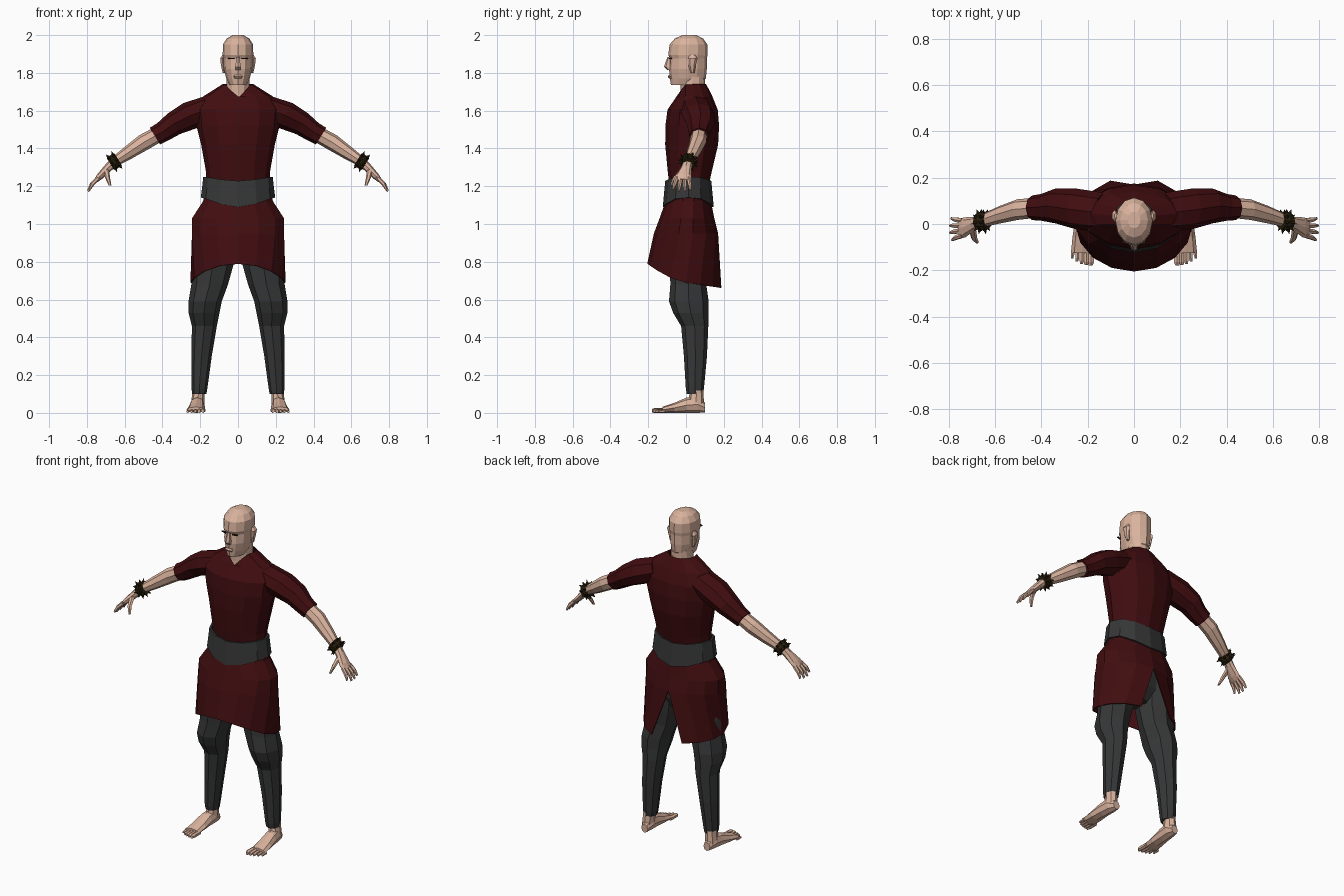
import bpy, bmesh
from math import sin, cos, radians
from mathutils import Vector, Matrix

cube = bpy.data.objects.get("Cube")
if cube:
    bpy.data.objects.remove(cube, do_unlink=True)

X, Y, Z = Vector((1, 0, 0)), Vector((0, 1, 0)), Vector((0, 0, 1))
ARM_UP = Vector((0.53, 0, 0.85))
HAND_UP = Vector((0.72, 0, 0.7))


def material(name, colour):
    m = bpy.data.materials.new(name)
    m.use_nodes = True
    m.diffuse_color = (*colour, 1)
    bsdf = m.node_tree.nodes["Principled BSDF"]
    bsdf.inputs["Base Color"].default_value = (*colour, 1)
    bsdf.inputs["Roughness"].default_value = 0.9
    return m


SKIN = material("skin", (0.70, 0.45, 0.34))
RED = material("dark red cloth", (0.052, 0.004, 0.005))
GREY = material("dark grey cloth", (0.037, 0.038, 0.039))
BROWN = material("dark brown leather", (0.022, 0.014, 0.004))


def finish(name, bm, mat, mirror=False, thick=0):
    bmesh.ops.remove_doubles(bm, verts=bm.verts, dist=0.0001)
    bmesh.ops.recalc_face_normals(bm, faces=bm.faces)
    mesh = bpy.data.meshes.new(name)
    bm.to_mesh(mesh)
    bm.free()
    mesh.materials.append(mat)
    ob = bpy.data.objects.new(name, mesh)
    bpy.context.collection.objects.link(ob)
    if mirror:
        ob.modifiers.new("mirror", 'MIRROR')
    if thick:
        s = ob.modifiers.new("thickness", 'SOLIDIFY')
        s.thickness, s.offset = thick, -1
    return ob


def ring(c, ru, rv, n=12, u=X, v=Y, drop=None, gap=0):
    """Ellipse of points from back to back; gap opens it, drop lowers points by angle."""
    pts = []
    for i in range(n + 1):
        a = radians(90 + gap + (360 - 2 * gap) * i / n)
        p = Vector(c) + u * (ru * cos(a)) + v * (rv * sin(a))
        if drop:
            p.z -= drop(sin(a))
        pts.append(p)
    return pts


def loft(bm, rings, cap=True):
    rows = [[bm.verts.new(p) for p in r] for r in rings]
    for a, b in zip(rows, rows[1:]):
        for i in range(len(a) - 1):
            bm.faces.new((a[i], a[i + 1], b[i + 1], b[i]))
    if cap:
        bm.faces.new(rows[0][:-1])
        bm.faces.new(rows[-1][:-1])


def tube(bm, stations, n=8, u=X, v=Y, cap=True):
    loft(bm, [ring(s[:3], s[3], s[4], n, u, v) for s in stations], cap)


def stack(stations):
    """Centred levels: height, depth centre, half width, half depth."""
    return [ring((0, y, z), rx, ry) for z, y, rx, ry in stations]


# Head, neck and face
bm = bmesh.new()
loft(bm, stack([(1.735, -.005, .045, .075), (1.77, .01, .062, .095), (1.82, .01, .075, .1),
                (1.875, .013, .077, .097), (1.895, .01, .081, .104), (1.95, .013, .08, .1),
                (1.982, .016, .06, .075), (2.0, .018, .028, .036)]))
loft(bm, stack([(1.62, .035, .075, .07), (1.69, .035, .062, .064), (1.78, .035, .06, .066)]))
finish("head", bm, SKIN)

bm = bmesh.new()
tube(bm, [(0, -.09, 1.885, .009, .008), (0, -.095, 1.832, .017, .022),
          (0, -.088, 1.815, .014, .01)], 6)
tube(bm, [(0, -.083, 1.788, .02, .008), (0, -.087, 1.78, .028, .01),
          (0, -.08, 1.77, .02, .008)], 6)
finish("nose_and_lips", bm, SKIN)

bm = bmesh.new()
tube(bm, [(.074, .035, 1.8, .008, .01), (.08, .032, 1.84, .012, .02),
          (.083, .035, 1.875, .013, .026), (.078, .035, 1.895, .006, .014)], 6)
finish("ears", bm, SKIN, mirror=True)

# Eye slits under the brow
bm = bmesh.new()
bmesh.ops.create_cube(bm, size=1, matrix=Matrix.Translation((.036, -.082, 1.877))
                      @ Matrix.Rotation(radians(16), 4, 'Z')
                      @ Matrix.Diagonal((.032, .009, .006, 1)))
finish("eyes", bm, BROWN, mirror=True)

# Tunic body with a V neckline
bm = bmesh.new()
rings = stack([(1.18, .015, .165, .1), (1.28, .02, .17, .117), (1.42, .03, .195, .14),
               (1.52, .033, .22, .142), (1.605, .035, .23, .133), (1.675, .045, .185, .095)])
rings.append(ring((0, .035, 1.74), .082, .072, drop=lambda s: .075 * max(0, -s) ** 6))
loft(bm, rings, cap=False)
finish("tunic_body", bm, RED)

# Sleeves
bm = bmesh.new()
tube(bm, [(.13, .05, 1.62, .085, .07), (.25, .065, 1.575, .088, .076),
          (.34, .078, 1.53, .075, .063), (.4, .072, 1.487, .058, .054),
          (.44, .07, 1.465, .053, .052)], 8, Y, ARM_UP)
finish("sleeves", bm, RED, mirror=True)

# Tunic skirt, split at the back
bm = bmesh.new()
levels = [(1.2, .015, .17, .11), (1.12, .012, .19, .12), (1.03, .005, .25, .145),
          (.95, 0, .25, .17)]
rings = [ring((0, y, z), rx, ry, 14) for z, y, rx, ry in levels]
rings.append(ring((0, 0, .69), .252, .205, 14, gap=24,
                  drop=lambda s: .03 * max(0, s) - .1 * max(0, -s) ** 1.5))
loft(bm, rings, cap=False)
finish("tunic_skirt", bm, RED, thick=.006)

# Sash, dipping at front and back
bm = bmesh.new()
loft(bm, [ring((0, .012, 1.14), .197, .135, drop=lambda s: .05 * abs(s) ** 3),
          ring((0, .012, 1.195), .19, .128, drop=lambda s: .03 * abs(s) ** 3),
          ring((0, .012, 1.25), .184, .122, drop=lambda s: .022 * abs(s) ** 3)], cap=False)
finish("sash", bm, GREY, thick=.012)

# Trousers
bm = bmesh.new()
loft(bm, stack([(1.1, .015, .17, .1), (1.0, .015, .2, .115), (.87, .015, .16, .1),
                (.79, .015, .05, .07)]))
finish("trouser_seat", bm, GREY)
bm = bmesh.new()
tube(bm, [(.115, .02, .93, .1, .11), (.135, .015, .78, .11, .1), (.15, .012, .68, .097, .095),
          (.174, .015, .59, .088, .105), (.18, .025, .53, .082, .093),
          (.178, .046, .46, .066, .072), (.193, .05, .3, .054, .061),
          (.204, .047, .13, .042, .048), (.205, .047, .1, .038, .043)])
finish("trouser_legs", bm, GREY, mirror=True)

# Feet with toes
bm = bmesh.new()
tube(bm, [(.208, .05, .16, .033, .038), (.21, .055, .1, .033, .037),
          (.213, .052, .04, .036, .045)])
tube(bm, [(.21, .1, .028, .022, .026), (.213, .06, .045, .037, .045),
          (.217, 0, .04, .04, .04), (.22, -.06, .027, .046, .027),
          (.224, -.125, .016, .048, .016)], 8, X, Z)
for i in range(5):
    x, r = .185 + .02 * i, .0135 - .0013 * i
    tip = -.18 + .004 * i * i / 2
    tube(bm, [(x, -.11, r, r, r), (x, tip + .015, r, r, r),
              (x + .002, tip, r * .8, r * .7, r * .7)], 6, X, Z)
finish("feet", bm, SKIN, mirror=True)

# Forearms
bm = bmesh.new()
tube(bm, [(.41, .07, 1.482, .042, .042), (.5, .063, 1.432, .045, .044),
          (.58, .04, 1.378, .038, .036), (.665, .011, 1.322, .028, .025)], 8, Y, ARM_UP)
finish("forearms", bm, SKIN, mirror=True)

# Hands with fingers and thumb
bm = bmesh.new()
tube(bm, [(.655, .012, 1.33, .027, .025), (.69, 0, 1.295, .03, .022),
          (.73, -.015, 1.253, .044, .018), (.752, -.017, 1.23, .041, .012)], 8, Y, HAND_UP)
for i in range(4):
    y0, y1 = .014 - .021 * i, .024 - .031 * i
    reach = (.9, 1, 1, .85)[i]
    tube(bm, [(.74, y0, 1.243, .012, .012),
              (.74 + .035 * reach, (y0 + y1) / 2, 1.243 - .035 * reach, .011, .011),
              (.74 + .054 * reach, y1, 1.243 - .07 * reach, .006, .006)], 6, Y, HAND_UP)
tube(bm, [(.698, -.02, 1.285, .018, .016), (.69, -.06, 1.243, .013, .013),
          (.677, -.078, 1.203, .007, .007)], 6, Y, X)
finish("hands", bm, SKIN, mirror=True)

# Studded wristbands
bm = bmesh.new()
centre = Vector((.655, .012, 1.33))
along = Vector((.85, 0, -.53))
band = [centre + along * d for d in (-.024, 0, .024)]
tube(bm, [(*p, r, r) for p, r in zip(band, (.037, .04, .036))], 10, Y, ARM_UP)
for row in (-.015, .015):
    for i in range(9):
        a = radians(40 * i + row * 1300)
        out = Y * cos(a) + ARM_UP * sin(a)
        turn = Z.rotation_difference(out + along * row * 15).to_matrix().to_4x4()
        spot = centre + along * row + out * .044
        bmesh.ops.create_cone(bm, cap_ends=True, segments=4, radius1=.011, radius2=0,
                              depth=.024, matrix=Matrix.Translation(spot) @ turn)
finish("wristbands", bm, BROWN, mirror=True)
